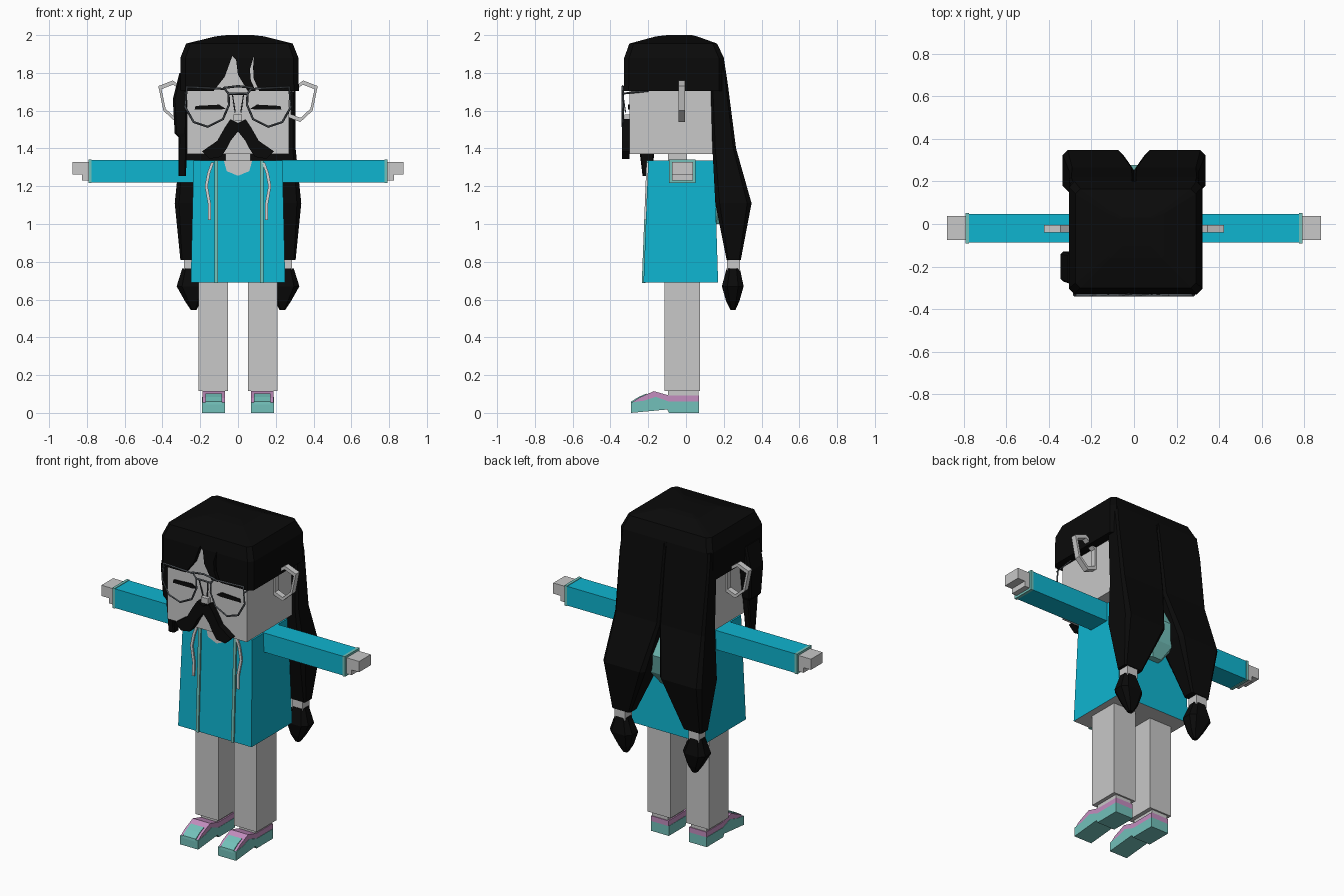
import bpy, bmesh
from mathutils import Vector

cube = bpy.data.objects.get("Cube")
if cube:
    bpy.data.objects.remove(cube, do_unlink=True)


def material(name, r, g, b):
    m = bpy.data.materials.new(name)
    m.use_nodes = True
    m.diffuse_color = (r, g, b, 1)
    bsdf = next(n for n in m.node_tree.nodes if n.type == "BSDF_PRINCIPLED")
    bsdf.inputs["Base Color"].default_value = (r, g, b, 1)
    bsdf.inputs["Roughness"].default_value = 0.9
    return m


SKIN = material("pale grey skin", 0.58, 0.58, 0.58)
HAIR = material("black hair", 0.003, 0.003, 0.003)
COAT = material("cyan cloth", 0.0045, 0.46, 0.63)
TRIM = material("teal trim", 0.17, 0.53, 0.49)
PINK = material("lilac shoe", 0.55, 0.27, 0.52)
WIRE = material("dark wire", 0.07, 0.08, 0.09)
CORD = material("light cord", 0.66, 0.66, 0.66)


def finish(name, bm, *mats):
    bmesh.ops.recalc_face_normals(bm, faces=bm.faces)
    me = bpy.data.meshes.new(name)
    bm.to_mesh(me)
    bm.free()
    for m in mats:
        me.materials.append(m)
    ob = bpy.data.objects.new(name, me)
    bpy.context.collection.objects.link(ob)
    return ob


def skin_rings(bm, rings, closed=False):
    """Join rings of vertices with quads, capping the ends unless closed."""
    n = len(rings[0])
    pairs = list(zip(rings, rings[1:]))
    if closed:
        pairs.append((rings[-1], rings[0]))
    for a, b in pairs:
        for i in range(n):
            j = (i + 1) % n
            bm.faces.new((a[i], a[j], b[j], b[i]))
    if not closed:
        bm.faces.new(rings[0])
        bm.faces.new(rings[-1])


def loft(name, sections, mat, side=1, chamfer=0.0):
    """Stack of rectangles (z, x0, x1, y0, y1), corners cut by a fraction."""
    bm = bmesh.new()
    rings = []
    for z, x0, x1, y0, y1 in sections:
        c = chamfer * min(x1 - x0, y1 - y0)
        if c:
            pts = [(x0 + c, y0), (x1 - c, y0), (x1, y0 + c), (x1, y1 - c),
                   (x1 - c, y1), (x0 + c, y1), (x0, y1 - c), (x0, y0 + c)]
        else:
            pts = [(x0, y0), (x1, y0), (x1, y1), (x0, y1)]
        rings.append([bm.verts.new((side * x, y, z)) for x, y in pts])
    skin_rings(bm, rings)
    return finish(name, bm, mat)


def box(name, x0, x1, y0, y1, z0, z1, mat, side=1):
    return loft(name, [(z0, x0, x1, y0, y1), (z1, x0, x1, y0, y1)], mat, side)


def prism(name, pts, a, b, mat, axis="y", side=1, lean=0.0):
    """Profile extruded along y (points x, z) or x (points y, z)."""
    bm = bmesh.new()
    rings = []
    for d in (a, b):
        if axis == "y":
            co = [(side * x, d + lean * (z - 1.335), z) for x, z in pts]
        else:
            co = [(side * d, y, z) for y, z in pts]
        rings.append([bm.verts.new(p) for p in co])
    skin_rings(bm, rings)
    return finish(name, bm, mat)


def wire(name, pts, radius, mat, closed=False):
    cu = bpy.data.curves.new(name, "CURVE")
    cu.dimensions = "3D"
    cu.bevel_depth, cu.bevel_resolution = radius, 0
    sp = cu.splines.new("POLY")
    sp.points.add(len(pts) - 1)
    for p, co in zip(sp.points, pts):
        p.co = (*co, 1)
    sp.use_cyclic_u = closed
    cu.materials.append(mat)
    ob = bpy.data.objects.new(name, cu)
    bpy.context.collection.objects.link(ob)


def ring(name, pts, shrink, y0, y1, mat, side):
    """Flat hollow ring with a square section."""
    c = sum((Vector(p) for p in pts), Vector((0, 0))) / len(pts)
    bm = bmesh.new()
    rings = []
    for p in map(Vector, pts):
        q = c + (p - c) * shrink
        rings.append([bm.verts.new((side * v.x, y, v.y))
                      for v, y in ((p, y0), (p, y1), (q, y1), (q, y0))])
    skin_rings(bm, rings, closed=True)
    return finish(name, bm, mat)


# Head, neck and nose
box("head", -0.27, 0.27, -0.3, 0.15, 1.37, 1.9, SKIN)
box("neck", -0.065, 0.065, -0.095, 0.005, 1.28, 1.38, SKIN)
box("nose", -0.025, 0.022, -0.325, -0.29, 1.545, 1.58, SKIN)

# Hair cap with two openings cut in the fringe
cap = loft("hair_cap", [
    (1.705, -0.305, 0.322, -0.33, 0.2), (1.88, -0.305, 0.32, -0.327, 0.2),
    (1.955, -0.275, 0.29, -0.3, 0.165), (1.993, -0.12, 0.14, -0.16, 0.06),
    (2.0, -0.06, 0.08, -0.1, 0.03)], HAIR, chamfer=0.05)
partings = [
    [(-0.03, 1.89), (-0.01, 1.87), (0.0, 1.79), (0.06, 1.69), (-0.14, 1.69), (-0.07, 1.78)],
    [(0.085, 1.89), (0.063, 1.82), (0.068, 1.76), (0.1, 1.69), (0.118, 1.69), (0.083, 1.77), (0.08, 1.83)]]
for pts in partings:
    cutter = prism("fringe_cutter", pts, -0.4, -0.25, SKIN)
    cutter.hide_render = True
    mod = cap.modifiers.new("parting", "BOOLEAN")
    mod.operation, mod.solver, mod.object = "DIFFERENCE", "EXACT", cutter
    bpy.context.view_layer.objects.active = cap
    bpy.ops.object.modifier_apply(modifier=mod.name)
    bpy.data.objects.remove(cutter, do_unlink=True)

# Loose lock on the right of the face
loft("side_lock", [
    (1.8, -0.31, -0.26, -0.28, -0.14), (1.66, -0.345, -0.265, -0.27, -0.13),
    (1.48, -0.335, -0.27, -0.26, -0.15), (1.46, -0.315, -0.27, -0.255, -0.16),
    (1.255, -0.315, -0.275, -0.23, -0.18)], HAIR, chamfer=0.15)

# Eyes, moustache
lid = [(0.065, 1.61), (0.1, 1.632), (0.225, 1.625), (0.23, 1.605), (0.1, 1.605)]
half = [(0.0, 1.535), (0.04, 1.555), (0.07, 1.51), (0.11, 1.44), (0.19, 1.385),
        (0.15, 1.345), (0.09, 1.355), (0.06, 1.4), (0.04, 1.44), (0.0, 1.49)]

# Paired parts
for s, tag in ((1, "left"), (-1, "right")):
    prism(tag + "_eye", lid, -0.306, -0.298, HAIR, side=s)
    prism(tag + "_moustache", half, -0.34, -0.298, HAIR, side=s)
    ring(tag + "_ear", [(0.265, 1.7), (0.345, 1.76), (0.422, 1.73), (0.395, 1.6),
                        (0.33, 1.54), (0.265, 1.565)], 0.8, -0.04, -0.005, SKIN, s)

    # Wire glasses
    lens = [(0.05, 1.69), (0.07, 1.715), (0.27, 1.725), (0.28, 1.62),
            (0.235, 1.54), (0.16, 1.515), (0.08, 1.555), (0.048, 1.63)]
    wire(tag + "_lens_frame", [(s * x, -0.335, z) for x, z in lens], 0.006, WIRE, True)
    wire(tag + "_temple", [(s * 0.28, -0.338, 1.69), (s * 0.285, -0.2, 1.705)], 0.005, WIRE)
    wire(tag + "_nose_pad", [(s * 0.03, -0.335, 1.69), (s * 0.015, -0.32, 1.59)], 0.004, WIRE)

    # Long hair, tie and end tuft
    loft(tag + "_long_hair", [
        (0.81, 0.18, 0.305, 0.215, 0.29), (1.11, 0.05, 0.335, 0.155, 0.347),
        (1.4, -0.002, 0.305, 0.14, 0.265), (1.75, -0.002, 0.305, 0.13, 0.22),
        (1.88, -0.002, 0.3, 0.1, 0.2)], HAIR, s, 0.12)
    box(tag + "_hair_tie", 0.215, 0.287, 0.218, 0.285, 0.75, 0.815, SKIN, s)
    loft(tag + "_hair_tuft", [
        (0.545, 0.22, 0.25, 0.235, 0.262), (0.59, 0.195, 0.28, 0.213, 0.282),
        (0.67, 0.172, 0.325, 0.19, 0.305), (0.765, 0.21, 0.295, 0.215, 0.285)], HAIR, s, 0.25)

    # Sleeve, cuff and hand
    box(tag + "_sleeve", 0.2, 0.78, -0.088, 0.048, 1.22, 1.338, COAT, s)
    box(tag + "_cuff", 0.775, 0.792, -0.091, 0.051, 1.217, 1.341, TRIM, s)
    box(tag + "_palm", 0.785, 0.877, -0.075, 0.038, 1.262, 1.328, SKIN, s)
    box(tag + "_thumb", 0.785, 0.826, -0.075, 0.038, 1.23, 1.265, SKIN, s)

    # Leg and shoe
    box(tag + "_leg", 0.053, 0.208, -0.115, 0.075, 0.115, 0.72, SKIN, s)
    box(tag + "_ankle", 0.078, 0.185, -0.095, 0.065, 0.06, 0.12, SKIN, s)
    prism(tag + "_shoe_sole", [
        (-0.29, 0.0), (-0.29, 0.055), (-0.22, 0.065), (-0.16, 0.085), (-0.09, 0.06),
        (0.07, 0.06), (0.07, 0.0), (-0.09, 0.0), (-0.1, 0.018)], 0.068, 0.19, TRIM, "x", s)
    prism(tag + "_shoe_upper", [
        (-0.285, 0.055), (-0.25, 0.08), (-0.17, 0.115), (-0.09, 0.092), (0.07, 0.092),
        (0.07, 0.06), (-0.09, 0.06), (-0.16, 0.085), (-0.22, 0.065)], 0.07, 0.188, PINK, "x", s)
    prism(tag + "_shoe_toe", [
        (-0.292, 0.045), (-0.29, 0.06), (-0.25, 0.085), (-0.21, 0.102), (-0.2, 0.07)],
        0.085, 0.173, TRIM, "x", s)

# Glasses bridge
wire("brow_bar", [(-0.08, -0.335, 1.72), (0, -0.335, 1.73), (0.08, -0.335, 1.72)], 0.006, WIRE)
wire("nose_bridge", [(-0.05, -0.335, 1.69), (0.05, -0.335, 1.69)], 0.006, WIRE)

# Coat with pale underside
coat = loft("coat", [(0.69, -0.25, 0.25, -0.225, 0.17),
                     (1.335, -0.235, 0.235, -0.2, 0.15)], COAT)
coat.data.materials.append(SKIN)
for f in coat.data.polygons:
    if f.normal.z < -0.9:
        f.material_index = 1

# Neckline, front edging, drawstrings: plates lying on the sloped coat front
LEAN = 0.025 / 0.645
prism("neckline", [(-0.075, 1.336), (0.075, 1.336), (0.06, 1.28), (0.0, 1.255), (-0.06, 1.28)],
      -0.205, -0.198, SKIN, lean=LEAN)
for x, tag in ((-0.115, "right"), (0.125, "left")):
    prism(tag + "_edging", [(x - 0.009, 0.688), (x + 0.009, 0.688), (x + 0.009, 1.336), (x - 0.009, 1.336)],
          -0.209, -0.19, TRIM, lean=LEAN)
path = [(0.135, 1.325), (0.155, 1.27), (0.168, 1.2), (0.15, 1.1), (0.152, 1.02)]
strip = [(x - 0.008, z) for x, z in path] + [(x + 0.008, z) for x, z in reversed(path)]
for s, tag in ((1, "left"), (-1, "right")):
    prism(tag + "_drawstring", strip, -0.209, -0.2, CORD, side=s, lean=LEAN)

# Hood hanging behind
loft("hood", [(1.0, -0.04, 0.04, 0.15, 0.2), (1.08, -0.09, 0.09, 0.15, 0.25),
              (1.2, -0.14, 0.14, 0.14, 0.278), (1.33, -0.16, 0.16, 0.13, 0.22)], TRIM, chamfer=0.2)
